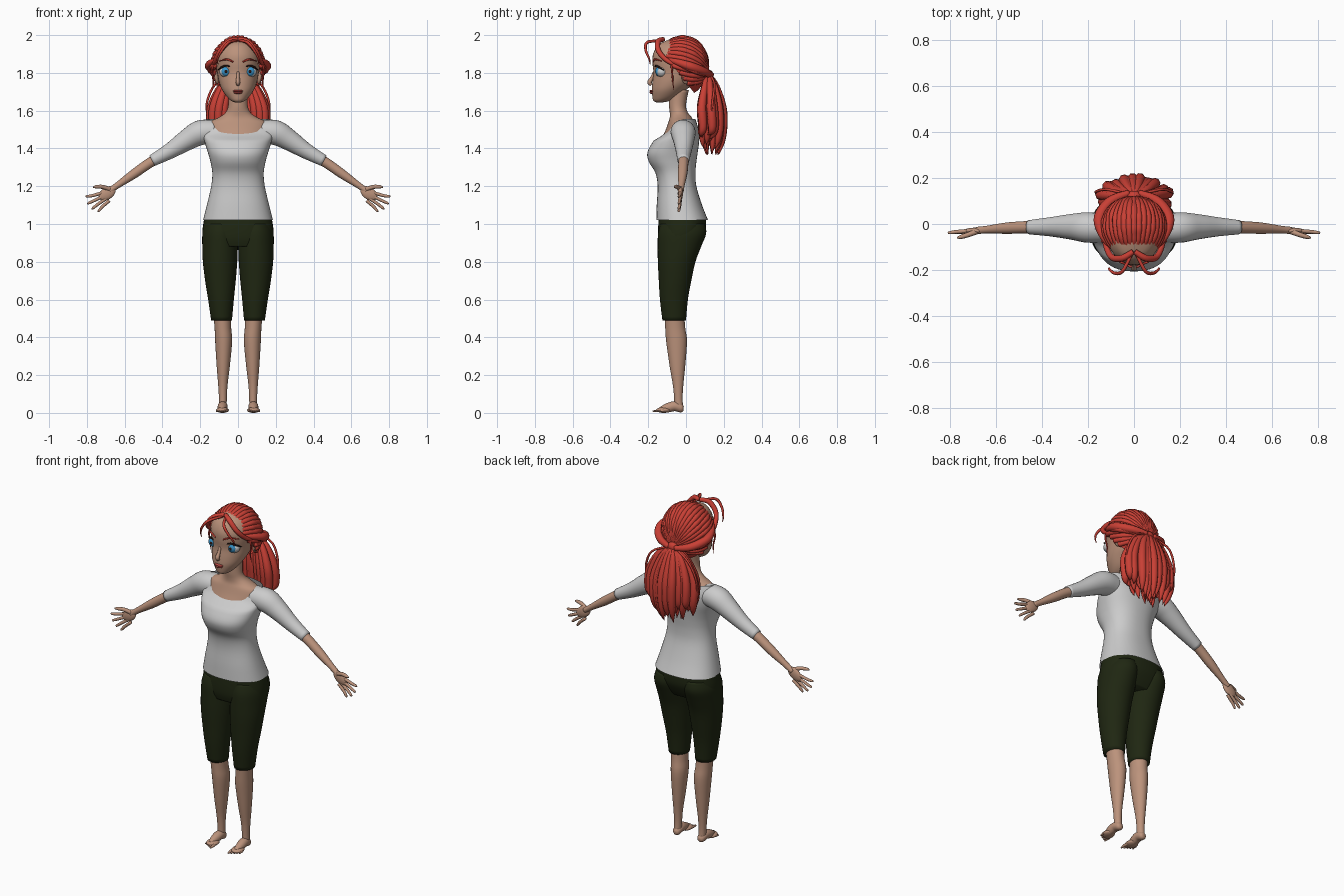
import bpy, bmesh, math, random
from mathutils import Vector, Matrix

random.seed(4)


def material(name, r, g, b):
    m = bpy.data.materials.new(name)
    m.diffuse_color = (r, g, b, 1)
    return m


SKIN = material("skin", .5, .29, .2)
HAIR = material("red_hair", .58, .05, .035)
PANTS = material("dark_olive", .014, .02, .006)
LIP = material("lip", .5, .07, .06)
WHITE = material("eye_white", .8, .8, .8)
BLUE = material("iris_blue", .04, .3, .6)
DARK = material("dark", .02, .008, .006)


def finish(name, bm, mat=None, mirror=False):
    bmesh.ops.recalc_face_normals(bm, faces=bm.faces)
    for f in bm.faces:
        f.smooth = True
    me = bpy.data.meshes.new(name)
    bm.to_mesh(me)
    bm.free()
    ob = bpy.data.objects.new(name, me)
    bpy.context.collection.objects.link(ob)
    if mat:
        me.materials.append(mat)
    if mirror:
        ob.modifiers.new("mirror", 'MIRROR').use_mirror_merge = False
    return ob


def spline(pts, steps):
    """Catmull-Rom through tuples of any length."""
    out, n = [], len(pts)
    for i in range(n - 1):
        p0, p1, p2, p3 = pts[max(i - 1, 0)], pts[i], pts[i + 1], pts[min(i + 2, n - 1)]
        for k in range(steps):
            t = k / steps
            out.append([.5 * (2 * b + (c - a) * t + (2 * a - 5 * b + 4 * c - d) * t * t
                              + (3 * b - a - 3 * c + d) * t ** 3)
                        for a, b, c, d in zip(p0, p1, p2, p3)])
    return out + [list(pts[-1])]


def skin_rings(bm, rings, cap=True):
    vs = [[bm.verts.new(p) for p in r] for r in rings]
    n = len(vs[0])
    for a, b in zip(vs, vs[1:]):
        for i in range(n):
            bm.faces.new((a[i], a[(i + 1) % n], b[(i + 1) % n], b[i]))
    if cap:
        bm.faces.new(vs[0])
        bm.faces.new(vs[-1])


def loft(rings, e=2.0, n=36, steps=4, cap=True):
    """Horizontal sections (z, centre x, half width, y front, y back)."""
    bm, out = bmesh.new(), []
    for z, cx, rx, y0, y1 in spline(rings, steps):
        ring = []
        for i in range(n):
            c, s = math.cos(math.tau * i / n), math.sin(math.tau * i / n)
            ring.append((cx + rx * math.copysign(abs(c) ** (2 / e), c),
                         (y0 + y1) / 2 + (y1 - y0) / 2 * math.copysign(abs(s) ** (2 / e), s), z))
        out.append(ring)
    skin_rings(bm, out, cap)
    return bm


def tubes(name, paths, mat=None, mirror=False, n=10, steps=5):
    """Round tapering tubes through (x, y, z, radius) points."""
    bm = bmesh.new()
    for path in paths:
        pts = spline(path, steps)
        pos = [Vector(p[:3]) for p in pts]
        u, rings = Vector((.31, .52, .79)), []
        for i, p in enumerate(pos):
            t = (pos[min(i + 1, len(pos) - 1)] - pos[max(i - 1, 0)]).normalized()
            u = (u - t * u.dot(t)).normalized()
            v, r = t.cross(u), max(pts[i][3], .001)
            rings.append([p + (u * math.cos(math.tau * k / n) + v * math.sin(math.tau * k / n)) * r
                          for k in range(n)])
        skin_rings(bm, rings)
    return finish(name, bm, mat, mirror)


def ball(bm, loc, size, rot=0):
    m = Matrix.Translation(loc) @ Matrix.Rotation(rot, 4, 'Y') @ Matrix.Diagonal((*size, 1))
    bmesh.ops.create_uvsphere(bm, u_segments=24, v_segments=14, radius=1, matrix=m)


def balls(name, items, mat, mirror=False):
    bm = bmesh.new()
    for it in items:
        ball(bm, *it)
    return finish(name, bm, mat, mirror)


# Shirt body with scooped neckline, and sleeves
bm = loft([(1.02, 0, .185, -.157, .117), (1.1, 0, .165, -.155, .085), (1.2, 0, .142, -.15, .055),
           (1.27, 0, .136, -.162, .05), (1.33, 0, .146, -.197, .055), (1.38, 0, .16, -.204, .062),
           (1.44, 0, .178, -.172, .07), (1.5, 0, .188, -.127, .066), (1.555, 0, .168, -.096, .05)],
          e=2.3, n=48, cap=False)
for v in bm.verts:
    if v.co.z > 1.44:
        f = min(1, max(0, (-.02 - v.co.y) / .075))
        v.co.z -= .06 * f * (v.co.z - 1.44) / .115
finish("shirt_body", bm)
tubes("sleeves", [[(.12, -.02, 1.49, .06), (.2, -.015, 1.483, .066), (.27, -.012, 1.445, .056),
                   (.36, -.012, 1.387, .042), (.455, -.014, 1.335, .031)]], None, True, 24)

# Trousers
finish("trouser_hips", loft([(.88, 0, .17, -.135, .06), (.92, 0, .187, -.146, .085),
                             (.97, 0, .188, -.148, .105), (1.035, 0, .178, -.144, .106)], 2.3), PANTS)
finish("trouser_legs", loft([(.49, .087, .055, -.125, 0), (.6, .09, .068, -.138, .01),
                             (.7, .093, .081, -.144, .028), (.8, .095, .091, -.149, .05),
                             (.88, .095, .094, -.15, .08), (.95, .095, .093, -.148, .107),
                             (1.0, .093, .08, -.135, .1)]), PANTS, True)

# Lower legs, feet and toes
finish("lower_legs", loft([(.025, .08, .02, -.062, -.015), (.08, .08, .021, -.063, -.018),
                           (.15, .08, .025, -.07, -.014), (.25, .078, .035, -.087, -.004),
                           (.38, .076, .045, -.105, .005), (.45, .08, .044, -.11, -.004),
                           (.53, .084, .047, -.115, -.01)], n=24), SKIN, True)
tubes("feet", [[(.08, -.013, .022, .012), (.08, -.025, .024, .022), (.081, -.06, .035, .026),
                (.083, -.1, .026, .024), (.083, -.14, .015, .013)]], SKIN, True, 16)
balls("foot_balls", [((.082, -.118, .015), (.034, .04, .015))], SKIN, True)
tubes("toes", [[(.06 + i * .0125, -.12, .012, .008), (.058 + i * .0132, -.15 + i * .005, .011, .008 - i * .0006),
                (.058 + i * .0135, -.176 + i * .008, .008, .004)] for i in range(5)], SKIN, True, 8)

# Forearms, hands and fingers
tubes("forearms", [[(.4, -.012, 1.362, .03), (.47, -.014, 1.322, .027), (.55, -.018, 1.266, .025),
                    (.635, -.024, 1.207, .017), (.68, -.028, 1.175, .016)]], SKIN, True, 16)
balls("palms", [((.693, -.03, 1.162), (.05, .014, .032), math.radians(34))], SKIN, True)
tips = [(.806, 1.143), (.797, 1.107), (.774, 1.08), (.742, 1.066)]
fingers = []
for i, (x, z) in enumerate(tips):
    bx, bz = .732 - i * .012, 1.158 - i * .014
    fingers.append([(bx - .015, -.03, bz + .008, .009), ((bx + x) / 2, -.034, (bz + z) / 2, .0085),
                    (x - .005, -.038, z + .003, .0065), (x, -.04, z, .002)])
fingers.append([(.675, -.03, 1.182, .012), (.715, -.045, 1.196, .011),
                (.75, -.056, 1.197, .009), (.768, -.06, 1.195, .003)])
tubes("fingers", fingers, SKIN, True, 8, 4)

# Neck and upper chest
finish("neck", loft([(1.46, 0, .15, -.125, .05), (1.5, 0, .162, -.107, .05), (1.54, 0, .15, -.093, .04),
                     (1.565, 0, .1, -.086, .03), (1.59, 0, .066, -.086, .01), (1.63, 0, .051, -.09, 0),
                     (1.71, 0, .05, -.09, .015)]), SKIN)

# Head and face
finish("head", loft([(1.643, 0, .012, -.155, -.13), (1.652, 0, .036, -.172, -.085), (1.675, 0, .06, -.178, -.04),
                     (1.71, 0, .084, -.181, 0), (1.75, 0, .1, -.178, .05), (1.8, 0, .11, -.172, .09),
                     (1.85, 0, .117, -.177, .1), (1.9, 0, .115, -.174, .1), (1.95, 0, .085, -.145, .07),
                     (1.98, 0, .03, -.08, .01)]), SKIN)
tubes("nose", [[(0, -.168, 1.805, .007), (0, -.18, 1.775, .009), (0, -.193, 1.75, .012),
                (0, -.183, 1.737, .008)]], SKIN, False, 12)
balls("ears", [((.117, 0, 1.782), (.012, .024, .042), .2)], SKIN, True)
balls("lips", [((0, -.18, 1.704), (.028, .013, .006)), ((0, -.179, 1.695), (.023, .014, .007))], LIP)
balls("eyes", [((.062, -.128, 1.806), (.037, .031, .03))], WHITE, True)
balls("irises", [((.063, -.147, 1.808), (.025, .015, .025))], BLUE, True)
balls("pupils", [((.063, -.156, 1.808), (.011, .008, .011))], DARK, True)
tubes("eyelashes", [[(.024, -.159, 1.81, .002), (.04, -.162, 1.832, .004), (.065, -.157, 1.838, .005),
                     (.09, -.14, 1.828, .005), (.106, -.118, 1.815, .002)]], DARK, True, 8)
tubes("eyebrows", [[(.025, -.174, 1.858, .004), (.06, -.164, 1.872, .005), (.098, -.127, 1.862, .002)]],
      HAIR, True, 8)

# Hair cap: ellipsoid trimmed at the hairline plane
C, R = Vector((0, -.018, 1.83)), Vector((.134, .132, .155))
P0, N = Vector((0, -.15, 1.94)), Vector((0, .14, .11)).normalized()
bm = bmesh.new()
ball(bm, C, R)
bmesh.ops.bisect_plane(bm, geom=bm.verts[:] + bm.edges[:] + bm.faces[:], plane_co=P0,
                       plane_no=N, clear_inner=True)
finish("hair_cap", bm, HAIR)

# Locks sweeping from the hairline to the tie at the back
pole, up, side = Vector((0, .97, -.24)), Vector((0, .24, .97)), Vector((1, 0, 0))
locks = []
for k in range(-13, 14):
    phi = math.radians(k * 9.2)
    path = []
    for j in range(14):
        th = math.radians(6 + j * 11)
        d = pole * math.cos(th) + (up * math.cos(phi) + side * math.sin(phi)) * math.sin(th)
        p = C + Vector((d.x * R.x, d.y * R.y, d.z * R.z))
        if (p - P0).dot(N) < -.004:
            break
        path.append((*p, .006 + .0085 * math.sin(th) + random.uniform(-.001, .002)))
    if len(path) > 2:
        locks.append(path)
tubes("hair_locks", locks, HAIR, False, 8, 3)

# Side rolls, face-framing locks and loose strands
tubes("side_rolls", [[(.1, -.105, 1.875, .008), (.14, -.04, 1.855, .018), (.15, .03, 1.832, .024),
                      (.1, .1, 1.805, .022), (.02, .135, 1.79, .014)],
                     [(.12, -.06, 1.85, .006), (.148, 0, 1.828, .012), (.135, .06, 1.805, .015),
                      (.04, .128, 1.785, .012)]], HAIR, True)
tubes("front_locks", [[(.004, -.12, 1.978, .012), (.05, -.148, 1.965, .015), (.095, -.145, 1.915, .014),
                       (.12, -.1, 1.865, .012), (.135, -.04, 1.835, .008)],
                      [(.01, -.13, 1.97, .007), (.05, -.205, 1.962, .008), (.085, -.213, 1.92, .007),
                       (.108, -.195, 1.875, .005), (.105, -.19, 1.845, .001)],
                      [(.115, -.08, 1.87, .005), (.138, -.075, 1.82, .005), (.13, -.07, 1.76, .004),
                       (.135, -.065, 1.71, .001)]], HAIR, True, 8)

# Ponytail: inner and outer layers of tapering locks
tail = []
for layer, count, width in ((0, 13, .145), (.045, 11, .135), (.08, 9, .11)):
    for i in range(count):
        x = width * (2 * i / (count - 1) - 1) + random.uniform(-.008, .008)
        y = .192 - layer - 2.8 * x * x + random.uniform(-.008, .006)
        y = max(y, .085)
        end = 1.335 + random.uniform(0, .08) + abs(x) * .45
        tail.append([(.12 * x, .125 - layer * .3, 1.79, .011), (.62 * x, y * .55 + .052, 1.73, .018),
                     (.97 * x, y - .004, 1.62, .024), (x, y + .002, 1.52, .023),
                     (.93 * x, y - .005, (1.5 + end) / 2, .016),
                     (.85 * x, y - .022 + layer * .3, end, .001)])
tubes("ponytail", tail, HAIR, False, 8, 4)
tubes("tail_wisps", [[(.03, .13, 1.785, .006), (.12, .15, 1.74, .006), (.165, .14, 1.64, .006),
                      (.16, .13, 1.54, .001)]], HAIR, True, 8)
balls("hair_knot", [((0, .122, 1.79), (.032, .022, .026))], HAIR)
